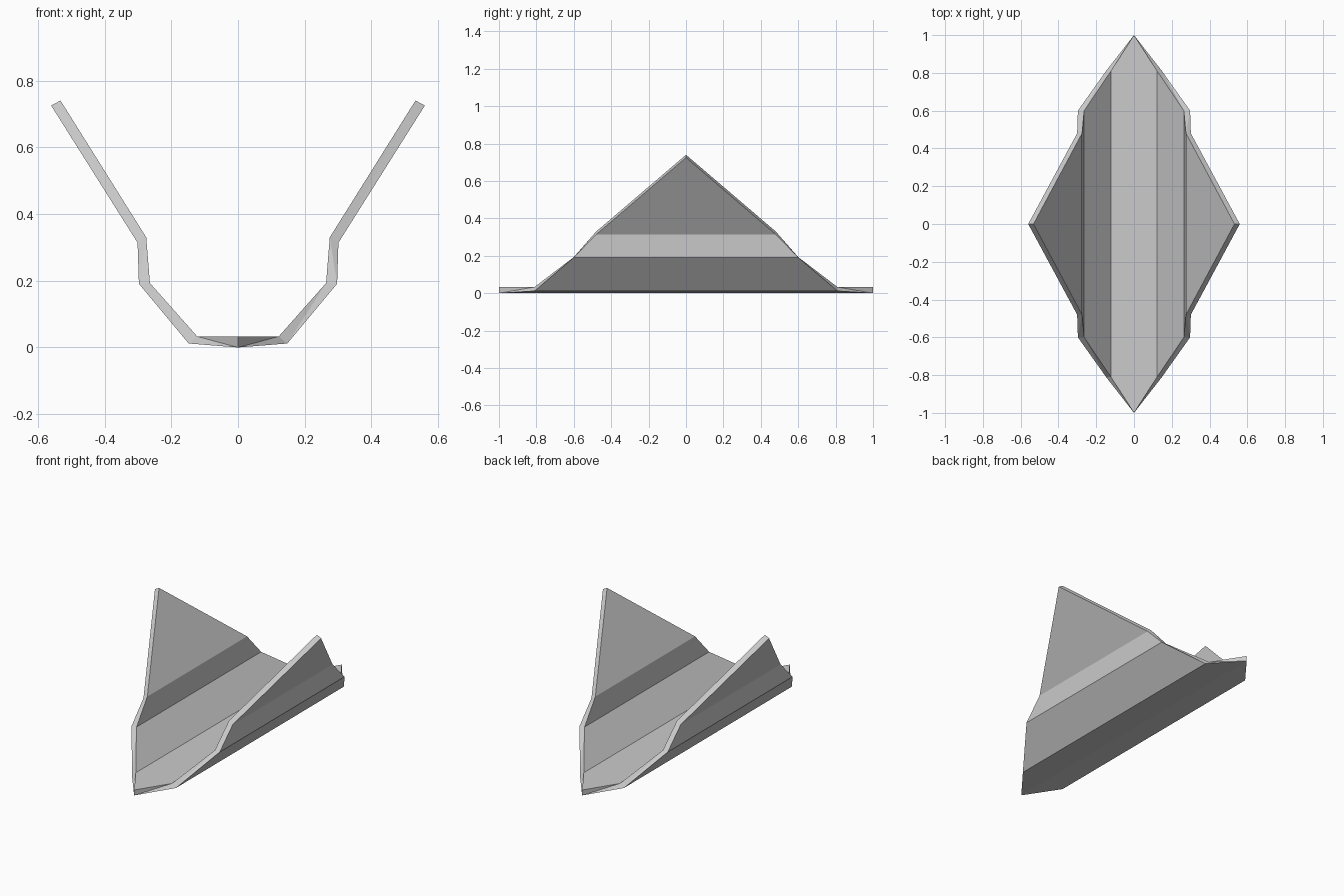
import bpy
import bmesh

cube = bpy.data.objects.get("Cube")
if cube:
    bpy.data.objects.remove(cube, do_unlink=True)

# Single pale grey finish
grey = bpy.data.materials.new("pale_grey")
grey.use_nodes = True
colour = (0.6, 0.6, 0.6, 1)
grey.diffuse_color = colour
grey.node_tree.nodes["Principled BSDF"].inputs["Base Color"].default_value = colour

# Half cross-section from keel to wing tip: (x, z), and half length at each fold
inner = [(0, 0.033), (0.122, 0.033), (0.264, 0.193), (0.275, 0.33), (0.532, 0.74)]
outer = [(0, 0), (0.148, 0.012), (0.297, 0.191), (0.301, 0.314), (0.56, 0.725)]
reach = [1.0, 0.81, 0.6, 0.48, 0]

bm = bmesh.new()


def fold_line(profile, i):
    """Front and back vertices of one fold."""
    x, z = profile[i]
    ends = [-reach[i], reach[i]] if reach[i] else [0]
    return [bm.verts.new((x, y, z)) for y in ends]


inside = [fold_line(inner, i) for i in range(len(reach))]
outside = [fold_line(outer, i) for i in range(len(reach))]

for i in range(len(reach) - 1):
    # Inner and outer panels between neighbouring folds
    for shell in (inside, outside):
        bm.faces.new(shell[i] + shell[i + 1][::-1])
    # Slanted rims at the front and back
    for end in (0, -1):
        a, b = outside[i][end], outside[i + 1][end]
        c, d = inside[i + 1][end], inside[i][end]
        bm.faces.new((a, c, d))
        bm.faces.new((a, b, c))

# Mirror the half shell across the keel and weld it
bmesh.ops.mirror(bm, geom=bm.verts[:] + bm.edges[:] + bm.faces[:],
                 axis='X', merge_dist=0.0001)
bmesh.ops.remove_doubles(bm, verts=bm.verts[:], dist=0.0001)
bmesh.ops.recalc_face_normals(bm, faces=bm.faces[:])

mesh = bpy.data.meshes.new("folded_hull")
bm.to_mesh(mesh)
bm.free()
mesh.materials.append(grey)
hull = bpy.data.objects.new("folded_hull", mesh)
bpy.context.collection.objects.link(hull)
